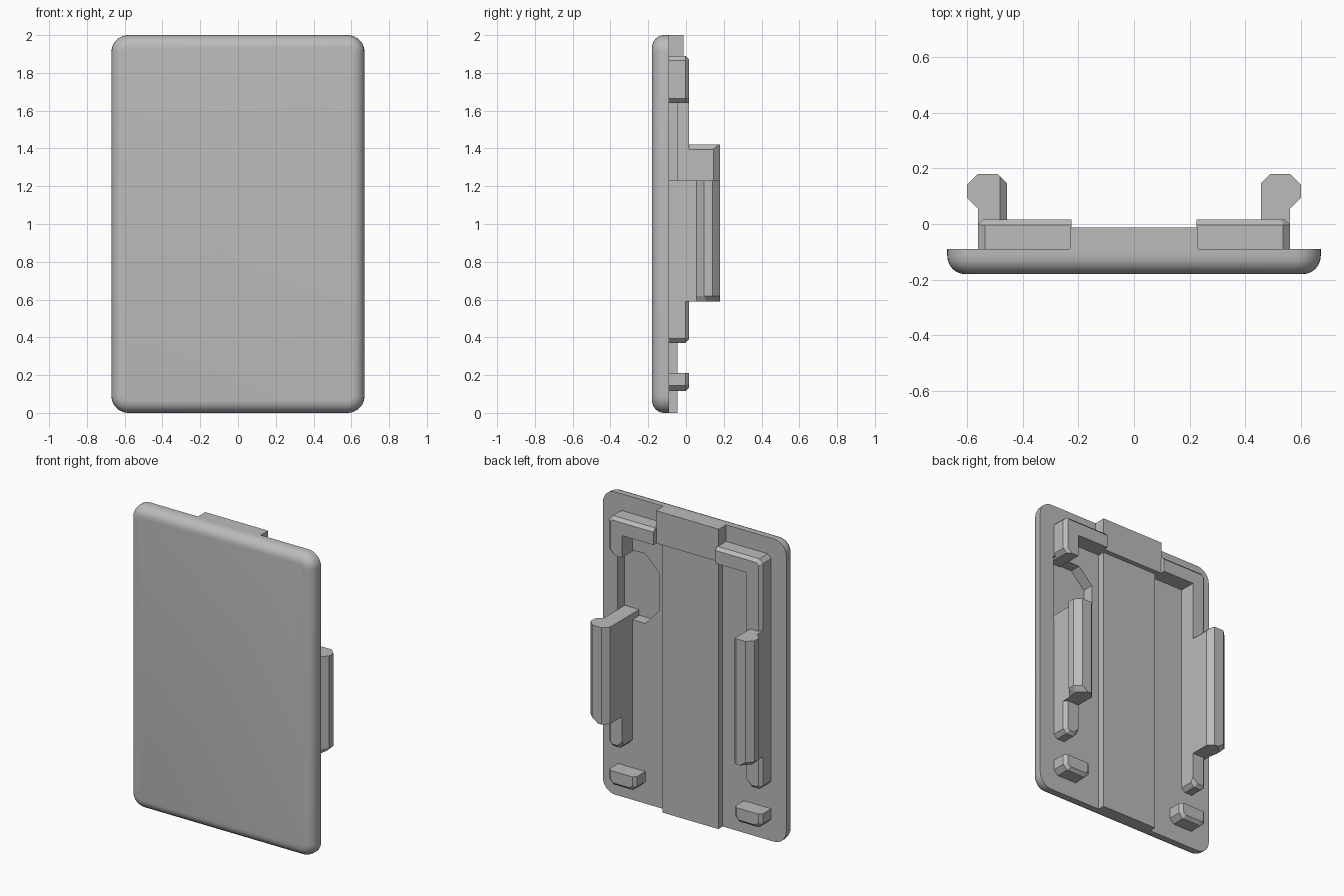
import bpy, bmesh, math

if "Cube" in bpy.data.objects:
    bpy.data.objects.remove(bpy.data.objects["Cube"], do_unlink=True)

grey = bpy.data.materials.new("plain_grey")
grey.use_nodes = True
grey.diffuse_color = (0.5, 0.5, 0.5, 1)
grey.node_tree.nodes["Principled BSDF"].inputs["Base Color"].default_value = (0.5, 0.5, 0.5, 1)

BACK = -0.09      # rear face of the panel
RIB = 0.017       # rear face of the raised ribs


def finish(bm, name):
    bmesh.ops.recalc_face_normals(bm, faces=bm.faces)
    mesh = bpy.data.meshes.new(name)
    bm.to_mesh(mesh)
    bm.free()
    mesh.materials.append(grey)
    obj = bpy.data.objects.new(name, mesh)
    bpy.context.collection.objects.link(obj)
    return obj


def extruded(points, offset):
    bm = bmesh.new()
    face = bm.faces.new([bm.verts.new(p) for p in points])
    new = bmesh.ops.extrude_face_region(bm, geom=[face])["geom"]
    bmesh.ops.translate(bm, vec=offset, verts=[v for v in new if isinstance(v, bmesh.types.BMVert)])
    return bm


def bevel(bm, rule, size, segments=1):
    edges = [e for e in bm.edges if rule((e.verts[0].co + e.verts[1].co) / 2, e)]
    bmesh.ops.bevel(bm, geom=edges, offset=size, segments=segments, profile=0.5,
                    affect='EDGES', clamp_overlap=True)


def plate(name, outline, y0, y1, side=1, rim=None):
    """Prism from an x-z outline, with an optional chamfer along part of its rear rim."""
    bm = extruded([(side * x, y0, z) for x, z in outline], (0, y1 - y0, 0))
    if rim:
        bevel(bm, lambda m, e: all(abs(v.co.y - y1) < 1e-5 for v in e.verts)
              and rim(abs(m.x), m.z), 0.02)
    return finish(bm, name)


def box(x0, x1, z0, z1):
    return [(x0, z0), (x1, z0), (x1, z1), (x0, z1)]


# Panel with rounded corners and a softened front rim
bm = extruded([(x, -0.18, z) for x, z in box(-0.67, 0.67, 0, 2)], (0, 0.09, 0))
bevel(bm, lambda m, e: abs(e.verts[0].co.y - e.verts[1].co.y) > 0.05, 0.09, 8)
bevel(bm, lambda m, e: all(v.co.y < -0.179 for v in e.verts), 0.065, 6)
panel = finish(bm, "panel")

# Shallow pocket in the rear of the panel
pocket = plate("pocket_cutter", [(0.565, 1.19), (0.565, 1.65), (0.36, 1.65), (0.26, 1.55),
                                 (0.26, 1.30), (0.36, 1.19)], -0.165, 0.0)
pocket.hide_render = True
pocket.hide_set(True)
cut = panel.modifiers.new("pocket", 'BOOLEAN')
cut.object = pocket
cut.solver = 'EXACT'
bpy.context.view_layer.objects.active = panel
panel.select_set(True)
bpy.ops.object.modifier_apply(modifier="pocket")
bpy.data.objects.remove(pocket, do_unlink=True)
bpy.ops.object.shade_smooth_by_angle(angle=math.radians(30))
panel.select_set(False)

# Raised centre strip and thicker block at its top
plate("centre_strip", box(-0.205, 0.205, 0, 1.9), BACK - 0.01, -0.045)
plate("top_block", box(-0.23, 0.23, 1.785, 2), BACK, -0.013)

# Corner bracket on the left, long angled rail on the right
outer_rim = lambda x, z: x > 0.51 or z > 1.87 or z < 0.4
top_arm = [(0.56, 1.865), (0.535, 1.89), (0.225, 1.89), (0.225, 1.785), (0.455, 1.785)]
plate("corner_bracket", [(0.455, 1.64), (0.535, 1.64), (0.56, 1.665)] + top_arm,
      BACK - 0.07, RIB, 1, outer_rim)
foot = [(0.455, 0.395), (0.48, 0.37), (0.535, 0.37), (0.56, 0.395)]
plate("right_rail", foot + top_arm, BACK - 0.01, RIB, -1, outer_rim)
plate("left_rail", foot + [(0.56, 1.23), (0.455, 1.23)], BACK - 0.07, RIB, 1, outer_rim)

# Clip hooks standing on the rails, and low pads beneath them
hook_profile = [(0.455, -0.05), (0.455, 0.145), (0.49, 0.18), (0.56, 0.18),
                (0.60, 0.14), (0.60, 0.095), (0.56, 0.055), (0.56, -0.05)]
for name, side, top in (("left", 1, 1.23), ("right", -1, 1.42)):
    bm = extruded([(side * x, y, 0.59) for x, y in hook_profile], (0, 0, top - 0.59))
    bevel(bm, lambda m, e: abs(m.z - 0.59) < 1e-4 and m.y > 0.06 and abs(m.x) > 0.57, 0.03)
    if side < 0:
        bevel(bm, lambda m, e: abs(m.z - top) < 1e-4 and abs(m.x) < 0.46, 0.025)
    finish(bm, name + "_hook")
    plate(name + "_pad", [(0.36, 0.145), (0.39, 0.115), (0.53, 0.115), (0.56, 0.145),
                          (0.56, 0.212), (0.36, 0.212)], BACK - 0.01, RIB, side,
          lambda x, z: z < 0.2)
